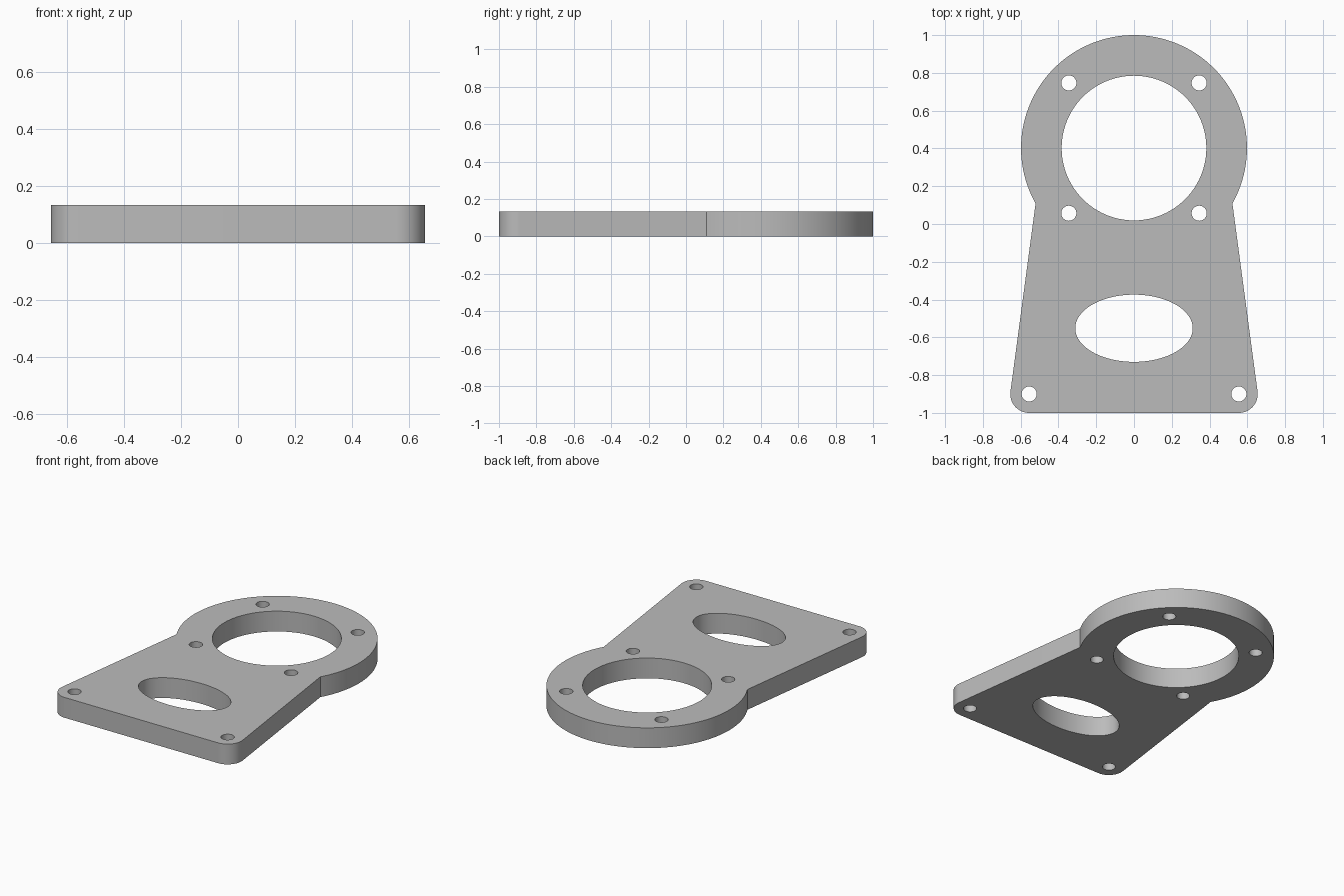
import bpy, bmesh
from math import pi, cos, sin, asin, atan2, hypot

cube = bpy.data.objects.get("Cube")
if cube:
    bpy.data.objects.remove(cube)

THICK = 0.133
RING_Y, RING_R = 0.402, 0.598        # ring centre and outer radius
FOOT_X, FOOT_Y, FOOT_R = 0.555, -0.9, 0.1   # rounded foot corners
NECK = -0.513                        # angle where the sides meet the ring


def arc(cx, cy, rx, ry, start, end, n):
    """Points along an elliptical arc, both ends included."""
    steps = [start + (end - start) * i / n for i in range(n + 1)]
    return [(cx + rx * cos(a), cy + ry * sin(a)) for a in steps]


def hole(cx, cy, rx, ry, n):
    return arc(cx, cy, rx, ry, 0, 2 * pi, n)[:-1]


# Outline: foot corners joined to the ring by straight tapered sides
dx = RING_R * cos(NECK) - FOOT_X
dy = RING_Y + RING_R * sin(NECK) - FOOT_Y
tangent = atan2(dy, dx) - pi / 2 + asin(FOOT_R / hypot(dx, dy))
outline = (arc(FOOT_X, FOOT_Y, FOOT_R, FOOT_R, -pi / 2, tangent, 20)
           + arc(0, RING_Y, RING_R, RING_R, NECK, pi - NECK, 120)
           + arc(-FOOT_X, FOOT_Y, FOOT_R, FOOT_R, pi - tangent, 1.5 * pi, 20))

# Openings: large bore, oval slot, and mirrored screw holes
loops = [outline, hole(0, RING_Y, 0.383, 0.383, 96), hole(0, -0.552, 0.311, 0.178, 80)]
for side in (-1, 1):
    for x, y in ((0.345, RING_Y + 0.345), (0.345, RING_Y - 0.345), (FOOT_X, FOOT_Y)):
        loops.append(hole(side * x, y, 0.04, 0.04, 32))

# Fill the flat profile and extrude it into a plate
bm = bmesh.new()
edges = []
for loop in loops:
    verts = [bm.verts.new((x, y, 0)) for x, y in loop]
    edges += [bm.edges.new((v, verts[i - 1])) for i, v in enumerate(verts)]
bmesh.ops.triangle_fill(bm, edges=edges, use_beauty=True, use_dissolve=False)
result = bmesh.ops.extrude_face_region(bm, geom=bm.faces[:], use_keep_orig=True)
top = [g for g in result["geom"] if isinstance(g, bmesh.types.BMVert)]
bmesh.ops.translate(bm, verts=top, vec=(0, 0, THICK))
bmesh.ops.recalc_face_normals(bm, faces=bm.faces[:])
mesh = bpy.data.meshes.new("mounting_plate")
bm.to_mesh(mesh)
bm.free()

plate = bpy.data.objects.new("mounting_plate", mesh)
bpy.context.collection.objects.link(plate)

# Single grey material
grey = bpy.data.materials.new("plain_grey")
grey.use_nodes = True
grey.diffuse_color = (0.5, 0.5, 0.5, 1)
grey.node_tree.nodes["Principled BSDF"].inputs["Base Color"].default_value = (0.5, 0.5, 0.5, 1)
mesh.materials.append(grey)

# Smooth curved walls, crisp rims
bpy.ops.object.select_all(action="DESELECT")
plate.select_set(True)
bpy.context.view_layer.objects.active = plate
bpy.ops.object.shade_smooth_by_angle(angle=pi / 9)
